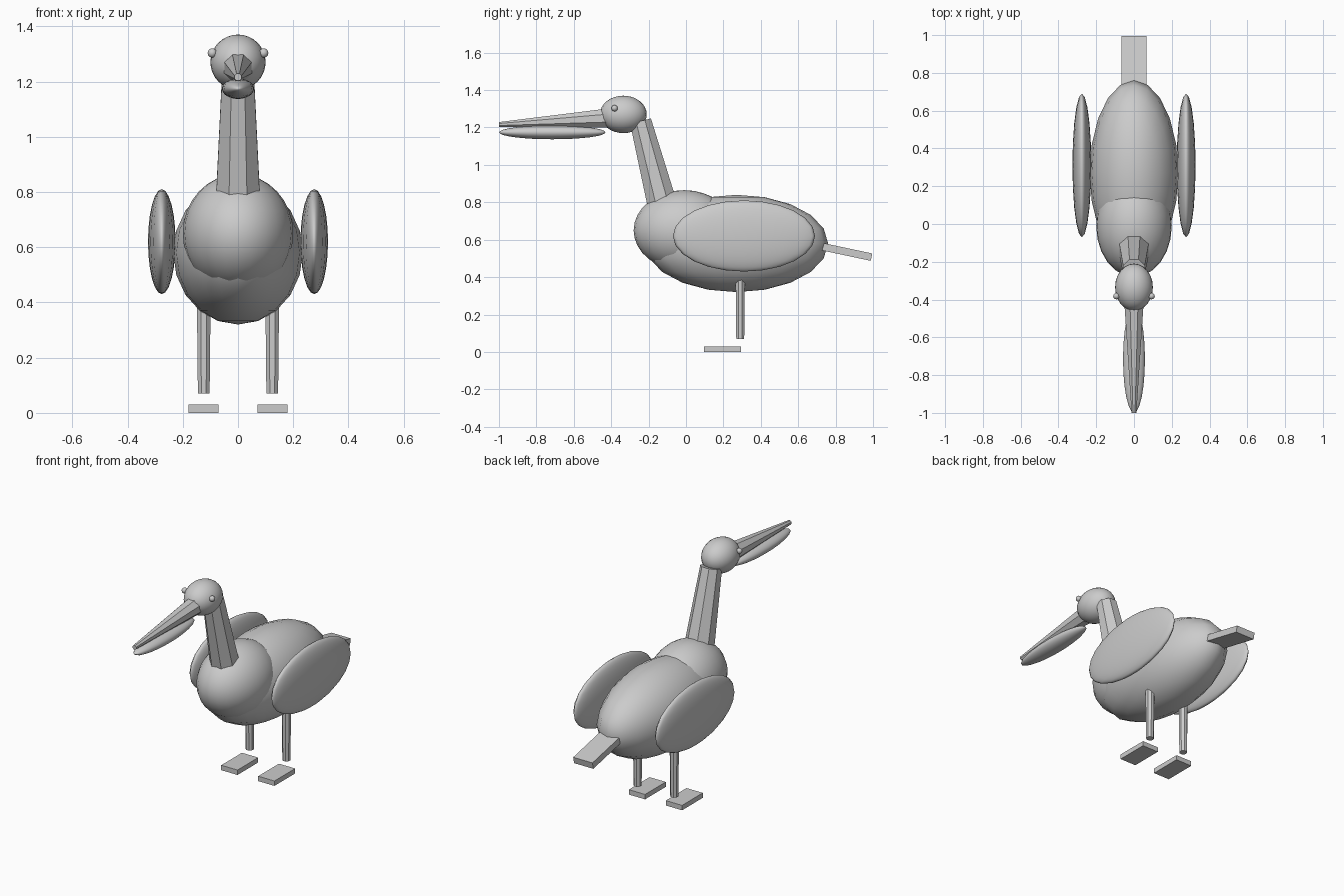
import bpy
import math
from mathutils import Vector

cube = bpy.data.objects.get("Cube")
if cube:
    bpy.data.objects.remove(cube, do_unlink=True)

grey = bpy.data.materials.new("light_grey")
grey.use_nodes = True
COLOUR = (0.6, 0.6, 0.6, 1.0)
grey.diffuse_color = COLOUR
grey.node_tree.nodes["Principled BSDF"].inputs["Base Color"].default_value = COLOUR


def finish(name, smooth):
    ob = bpy.context.object
    ob.name = name
    ob.data.materials.append(grey)
    if smooth:
        bpy.ops.object.shade_smooth()
    return ob


def ellipsoid(name, centre, radii, segments=24, rings=16):
    bpy.ops.mesh.primitive_uv_sphere_add(segments=segments, ring_count=rings, radius=1, location=centre)
    bpy.context.object.scale = radii
    return finish(name, True)


def taper(name, start, end, r_start, r_end, sides=8):
    """Flat-sided cone frustum between two points, with a flat facet to the front."""
    a, b = Vector(start), Vector(end)
    axis = b - a
    bpy.ops.mesh.primitive_cone_add(vertices=sides, radius1=r_start, radius2=r_end,
                                    depth=axis.length, location=(a + b) / 2)
    ob = bpy.context.object
    # Half-facet turn about the axis, then tilt within the yz plane
    ob.rotation_euler = (math.atan2(-axis.y, axis.z), 0, 0)
    for v in ob.data.vertices:
        c, s = math.cos(math.pi / sides), math.sin(math.pi / sides)
        x, y = v.co.x, v.co.y
        v.co.x, v.co.y = x * c - y * s, x * s + y * c
    return finish(name, False)


def box(name, centre, size, tilt=0):
    bpy.ops.mesh.primitive_cube_add(size=1, location=centre, rotation=(math.radians(tilt), 0, 0))
    bpy.context.object.scale = size
    return finish(name, False)


# Body, chest and tail
ellipsoid("body", (0, 0.27, 0.58), (0.235, 0.49, 0.26), 20, 10)
ellipsoid("chest", (0, -0.01, 0.65), (0.2, 0.27, 0.215))
box("tail", (0, 0.845, 0.538), (0.13, 0.3, 0.04), -12)

# Neck and head
taper("neck", (0, -0.13, 0.80), (0, -0.243, 1.234), 0.085, 0.062)
ellipsoid("head", (0, -0.335, 1.27), (0.1, 0.125, 0.1))

# Beak and throat pouch
taper("upper_beak", (0, -0.42, 1.25), (0, -1.0, 1.216), 0.055, 0.014)
ellipsoid("throat_pouch", (0, -0.715, 1.174), (0.058, 0.284, 0.037))

# Paired parts
for side, s in (("left", 1), ("right", -1)):
    ellipsoid(side + "_eye", (s * 0.093, -0.382, 1.303), (0.017,) * 3, 12, 8)
    ellipsoid(side + "_wing", (s * 0.276, 0.31, 0.62), (0.05, 0.38, 0.19), 20, 12)
    taper(side + "_leg", (s * 0.124, 0.29, 0.07), (s * 0.124, 0.29, 0.42), 0.023, 0.027)
    box(side + "_foot", (s * 0.125, 0.195, 0.015), (0.11, 0.2, 0.03))
